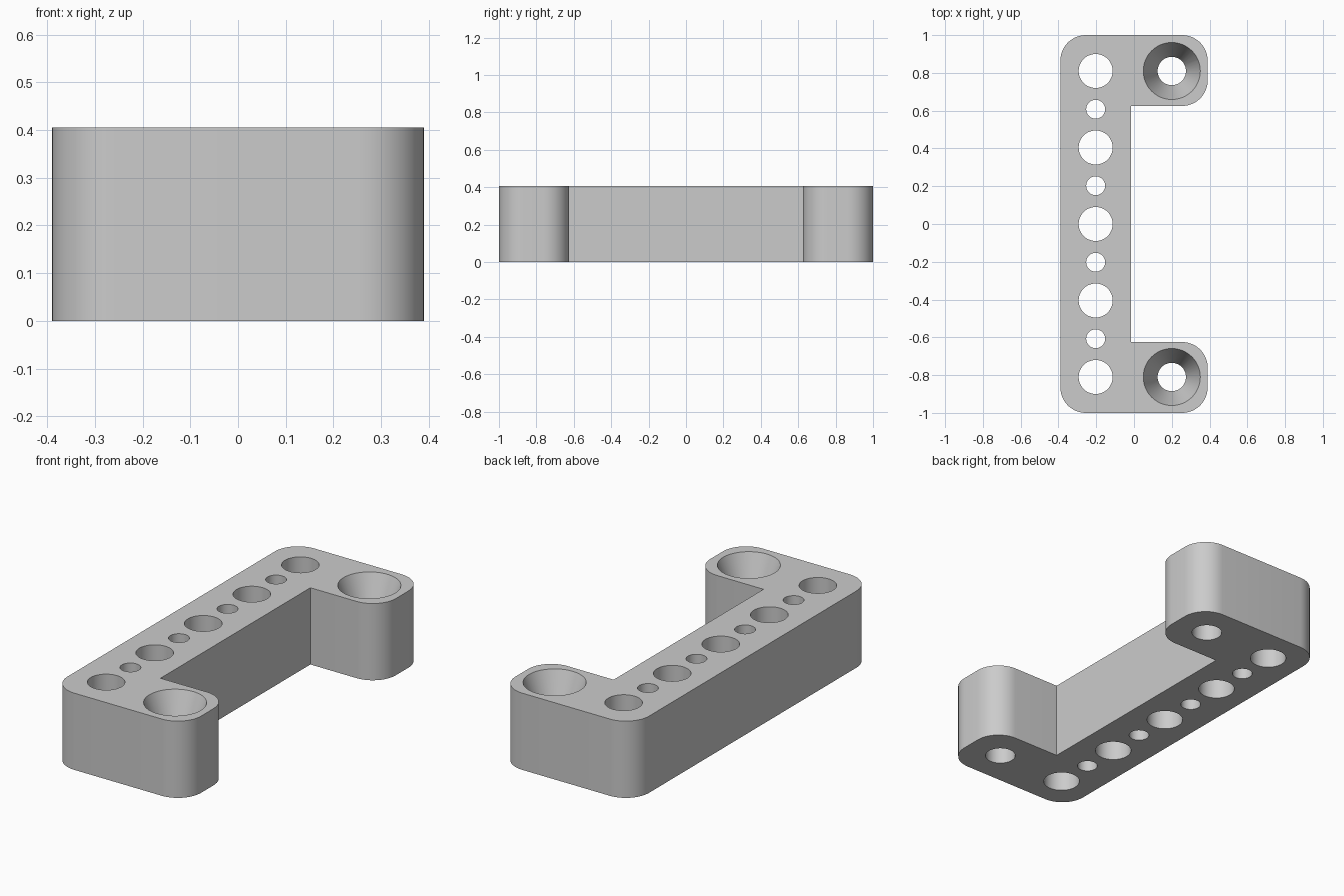
import bpy, bmesh, math
from mathutils import Vector

if "Cube" in bpy.data.objects:
    bpy.data.objects.remove(bpy.data.objects["Cube"], do_unlink=True)

HEIGHT, CORNER = 0.405, 0.135
PITCH = 0.405          # spacing of the large holes
ROW_X, SCREW_X = -0.203, 0.2
SINK = 0.2             # depth of the screw countersink

grey = bpy.data.materials.new("plain grey")
grey.use_nodes = True
colour = (0.6, 0.6, 0.6, 1)
grey.diffuse_color = colour
grey.node_tree.nodes["Principled BSDF"].inputs["Base Color"].default_value = colour


def make_object(name, bm):
    bmesh.ops.recalc_face_normals(bm, faces=bm.faces)
    mesh = bpy.data.meshes.new(name)
    bm.to_mesh(mesh)
    bm.free()
    mesh.materials.append(grey)
    obj = bpy.data.objects.new(name, mesh)
    bpy.context.collection.objects.link(obj)
    return obj


def round_corner(x, y, sx, sy, steps=12):
    """Arc points inside the corner at (x, y), from its x side to its y side."""
    cx, cy = x - sx * CORNER, y - sy * CORNER
    angles = [i * math.pi / 2 / steps for i in range(steps + 1)]
    return [(cx + sx * CORNER * math.cos(a), cy + sy * CORNER * math.sin(a)) for a in angles]


def lathe(bm, x, y, profile, sides=48):
    """Closed turned solid from (radius, height) pairs."""
    rings = [[bm.verts.new((x + r * math.cos(2 * math.pi * i / sides),
                            y + r * math.sin(2 * math.pi * i / sides), z))
              for i in range(sides)] for r, z in profile]
    for low, high in zip(rings, rings[1:]):
        for i in range(sides):
            j = (i + 1) % sides
            bm.faces.new((low[i], low[j], high[j], high[i]))
    bm.faces.new(rings[0][::-1])
    bm.faces.new(rings[-1])


# Bracket body: the back half of the outline, mirrored to the front
half = [(-0.015, 0.625)]
half += round_corner(0.39, 0.625, 1, -1)[::-1]
half += round_corner(0.39, 1, 1, 1)
half += round_corner(-0.39, 1, -1, 1)[::-1]
outline = half + [(x, -y) for x, y in reversed(half)]
bm = bmesh.new()
base = bm.faces.new([bm.verts.new((x, y, 0)) for x, y in outline])
top = bmesh.ops.extrude_face_region(bm, geom=[base], use_keep_orig=True)
bmesh.ops.translate(bm, vec=Vector((0, 0, HEIGHT)),
                    verts=[v for v in top["geom"] if isinstance(v, bmesh.types.BMVert)])
bracket = make_object("mounting_bracket", bm)

# Row of alternating large and small through holes
bm = bmesh.new()
for i in range(-4, 5):
    radius = 0.05 if i % 2 else 0.09
    lathe(bm, ROW_X, i * PITCH / 2, [(radius, -0.1), (radius, HEIGHT + 0.1)])

# Countersunk screw holes in the two arms
for side in (-1, 1):
    lathe(bm, SCREW_X, side * 2 * PITCH,
          [(0.075, -0.1), (0.075, HEIGHT - SINK), (0.151, HEIGHT), (0.151, HEIGHT + 0.1)])
cutter = make_object("hole_cutter", bm)
cutter.hide_render = True

# Cut the holes and drop the cutter
cut = bracket.modifiers.new("holes", "BOOLEAN")
cut.operation = "DIFFERENCE"
cut.solver = "EXACT"
cut.object = cutter
bpy.ops.object.select_all(action="DESELECT")
bracket.select_set(True)
bpy.context.view_layer.objects.active = bracket
bpy.ops.object.modifier_apply(modifier=cut.name)
bpy.data.objects.remove(cutter, do_unlink=True)
bpy.ops.object.shade_smooth_by_angle(angle=math.radians(20))
